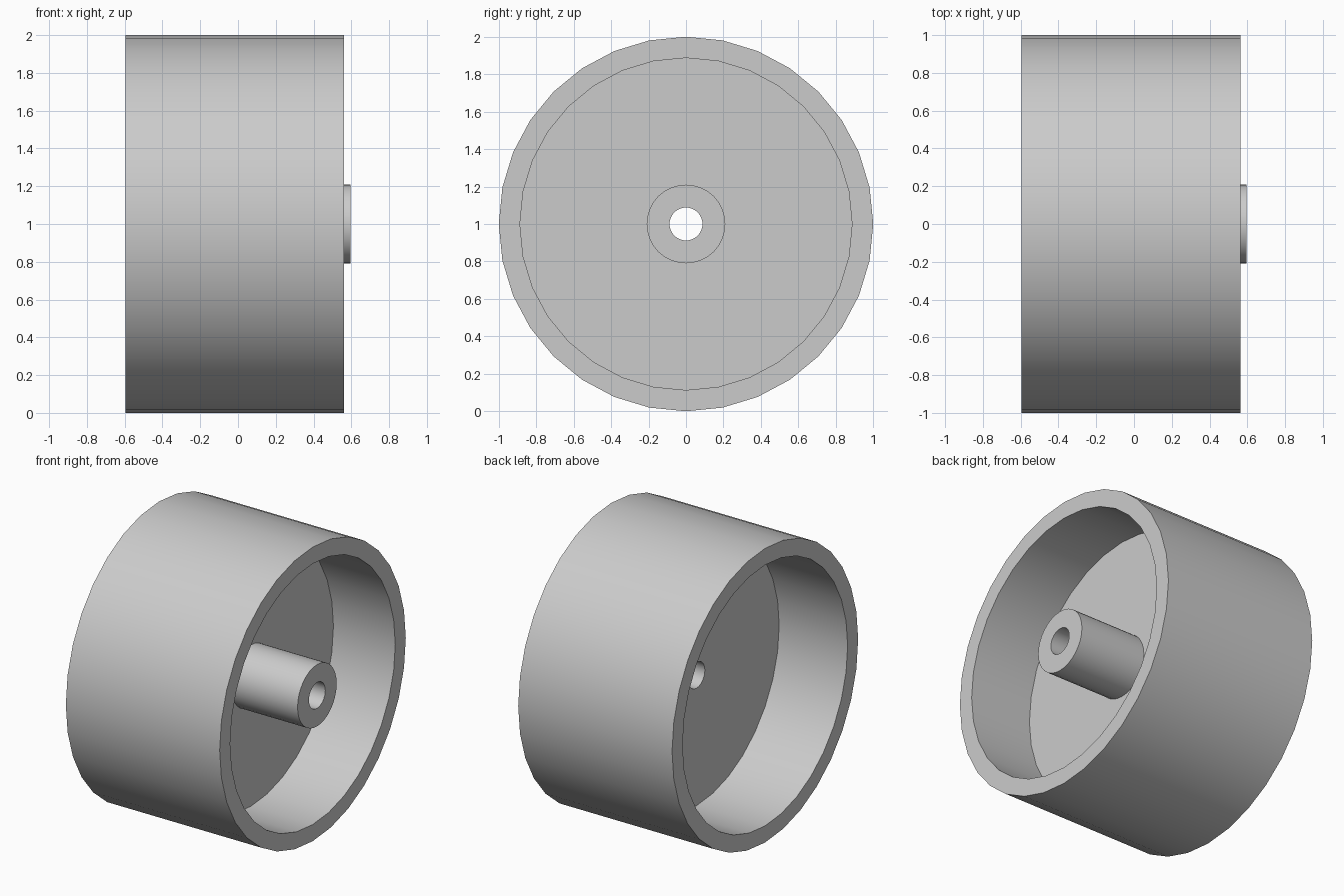
import bpy, bmesh, math

cube = bpy.data.objects.get("Cube")
if cube:
    bpy.data.objects.remove(cube, do_unlink=True)

SEGMENTS = 32

# Main dimensions along the axle (x) and radially
RIM_RIGHT, RIM_LEFT = -0.595, 0.562
WEB_RIGHT, WEB_LEFT = -0.08, 0.097
HUB_END = 0.595
R_OUTER, R_INNER, R_HUB, R_BORE = 1.0, 0.887, 0.21, 0.088


def flat_material(name, color):
    mat = bpy.data.materials.new(name)
    mat.use_nodes = True
    mat.diffuse_color = color
    mat.node_tree.nodes["Principled BSDF"].inputs["Base Color"].default_value = color
    return mat


def lathe_x(name, profile, mat):
    """Spin a closed (x, radius) profile around the x axis."""
    bm = bmesh.new()
    rings = []
    for i in range(SEGMENTS):
        a = math.tau * i / SEGMENTS
        rings.append([bm.verts.new((x, r * math.sin(a), r * math.cos(a)))
                      for x, r in profile])
    n = len(profile)
    for i in range(SEGMENTS):
        here, there = rings[i], rings[(i + 1) % SEGMENTS]
        for j in range(n):
            k = (j + 1) % n
            bm.faces.new((here[j], here[k], there[k], there[j]))
    bmesh.ops.recalc_face_normals(bm, faces=bm.faces)
    mesh = bpy.data.meshes.new(name)
    bm.to_mesh(mesh)
    bm.free()
    mesh.materials.append(mat)
    obj = bpy.data.objects.new(name, mesh)
    bpy.context.collection.objects.link(obj)
    return obj


grey = flat_material("light grey", (0.6, 0.6, 0.6, 1.0))

# Wheel: outer rim, recessed web and one-sided hub with a through bore
wheel = lathe_x("wheel", [
    (RIM_RIGHT, R_OUTER), (RIM_LEFT, R_OUTER),
    (RIM_LEFT, R_INNER), (WEB_LEFT, R_INNER),
    (WEB_LEFT, R_HUB), (HUB_END, R_HUB),
    (HUB_END, R_BORE), (WEB_RIGHT, R_BORE),
    (WEB_RIGHT, R_INNER), (RIM_RIGHT, R_INNER),
], grey)
wheel.location.z = R_OUTER

# Smooth round walls, sharp rims
bpy.ops.object.select_all(action='DESELECT')
wheel.select_set(True)
bpy.context.view_layer.objects.active = wheel
bpy.ops.object.shade_smooth_by_angle(angle=math.radians(30))
